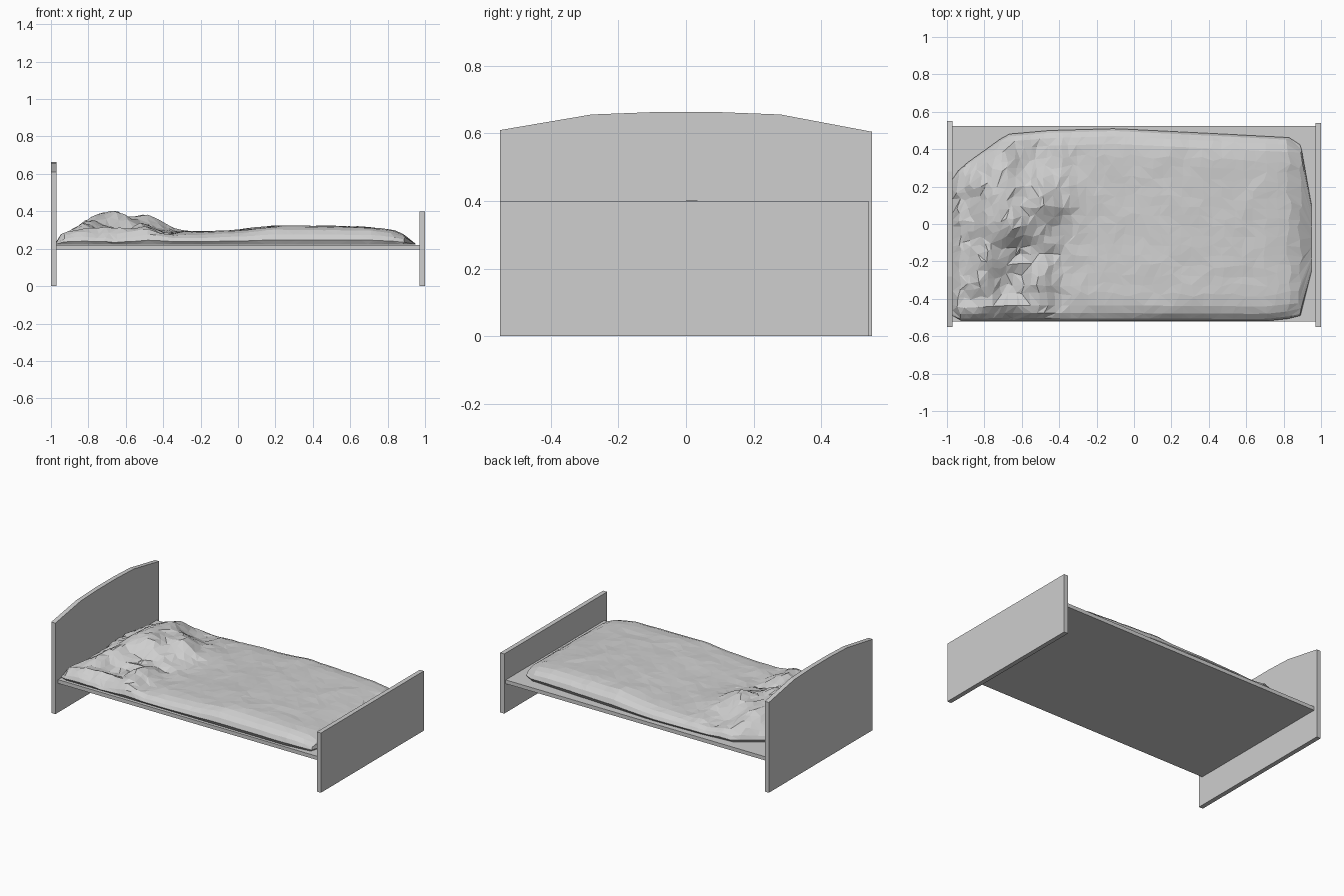
import bpy, bmesh, math, random
from mathutils import Vector, noise

random.seed(4)
if "Cube" in bpy.data.objects:
    bpy.data.objects.remove(bpy.data.objects["Cube"], do_unlink=True)

grey = bpy.data.materials.new("light grey")
grey.use_nodes = True
grey.diffuse_color = (0.62, 0.62, 0.62, 1)
grey.node_tree.nodes["Principled BSDF"].inputs["Base Color"].default_value = grey.diffuse_color


def finish(name, bm):
    bmesh.ops.recalc_face_normals(bm, faces=bm.faces)
    mesh = bpy.data.meshes.new(name)
    bm.to_mesh(mesh)
    bm.free()
    mesh.materials.append(grey)
    obj = bpy.data.objects.new(name, mesh)
    bpy.context.collection.objects.link(obj)
    return obj


def panel(name, profile, x0, x1):
    """Board cut from a (y, z) outline and extruded along x."""
    bm = bmesh.new()
    face = bm.faces.new([bm.verts.new((x0, y, z)) for y, z in profile])
    out = bmesh.ops.extrude_face_region(bm, geom=[face])
    moved = [v for v in out["geom"] if isinstance(v, bmesh.types.BMVert)]
    bmesh.ops.translate(bm, verts=moved, vec=(x1 - x0, 0, 0))
    return finish(name, bm)


def along(points, x):
    """Straight-line interpolation through (x, value) points."""
    for (xa, a), (xb, b) in zip(points, points[1:]):
        if x <= xb:
            return a + (b - a) * max(0, x - xa) / (xb - xa)
    return points[-1][1]


# Bed frame
panel("headboard", [(-.55, 0), (.55, 0), (.55, .605), (.28, .656), (.1, .663),
                    (-.1, .663), (-.28, .656), (-.55, .61)], -1, -.97)
panel("footboard", [(-.55, 0), (.54, 0), (.54, .4), (-.55, .4)], .97, 1)
panel("bed_base", [(-.52, .195), (.525, .195), (.525, .22), (-.52, .22)], -.97, .97)

# Rumpled quilt: plan outline and general height along the bed
back_edge = [(-.97, .24), (-.93, .3), (-.79, .4), (-.68, .48), (-.45, .5), (-.1, .51),
             (.5, .48), (.87, .46), (.9, .4), (.95, .1)]
front_edge = [(-.97, -.49), (-.93, -.515), (.7, -.52), (.88, -.5), (.92, -.46), (.95, -.25)]
spine = [(-.97, .235), (-.95, .27), (-.8, .28), (-.5, .28), (-.3, .285), (0, .3),
         (.2, .322), (.5, .32), (.7, .315), (.85, .295), (.91, .26), (.95, .222)]

# Pillow lumps and hollows: x, y, x radius, y radius, height
lumps = [(-.68, .06, .16, .23, .125), (-.72, .33, .1, .1, .06), (-.45, .12, .13, .14, .06),
         (-.82, -.28, .08, .16, .05), (-.5, -.32, .07, .15, .06), (-.67, -.32, .1, .07, -.03),
         (-.6, -.14, .12, .05, -.03), (-.68, -.45, .15, .03, .04)]

# Cross-section of the hem, from the tucked edge inwards: (width, height) shares
hem = [(.97, 0), (1, .25), (.975, .55), (.92, .8), (.84, .95)]
flat = [(.72 - .72 * i / 7, 1) for i in range(8)]
half = hem + flat
section = [(-w, h) for w, h in half] + [(w, h) for w, h in reversed(half[:-1])]
ROWS, LAST = 40, len(section) - 1


def surface(x, width, share):
    """Point on the quilt for a station along the bed and a place across it."""
    lo, hi = along(front_edge, x), along(back_edge, x)
    y = (lo + hi) / 2 + width * (hi - lo) / 2
    top = along(spine, x)
    for cx, cy, rx, ry, h in lumps:
        top += h * math.exp(-((x - cx) / rx) ** 2 - ((y - cy) / ry) ** 2)
    head = min(1, max(0, (-.25 - x) / .2))
    ends = min(1, (x + .97) / .06, (.95 - x) / .08)
    p = Vector((x * 7, y * 7, 3))
    folds = (.028 * head + .006) * (noise.noise(p) + .5 * noise.noise(p * 2.3))
    return y, .222 + max(.004, top - .222 + folds * ends) * share


bm = bmesh.new()
rows = []
for i in range(ROWS + 1):
    u = i / ROWS
    # Denser stations near the pillow end
    base_x = -.97 + 1.92 * (.7 * u + .3 * u * u)
    row = []
    for j, (width, share) in enumerate(section):
        x = base_x
        if 0 < i < ROWS:
            x += random.uniform(-.015, .015)
        if share == 1:
            width += random.uniform(-.025, .025)
        y, z = surface(x, width, share)
        row.append(bm.verts.new((x, y, z)))
    rows.append(row)
for i in range(ROWS):
    for j in range(LAST):
        a, b, c, d = rows[i][j], rows[i + 1][j], rows[i + 1][j + 1], rows[i][j + 1]
        if random.random() < .5:
            tris = (a, b, c), (a, c, d)
        else:
            tris = (a, b, d), (b, c, d)
        for tri in tris:
            bm.faces.new(tri)
# Close the underside and both ends
bmesh.ops.holes_fill(bm, edges=[e for e in bm.edges if e.is_boundary], sides=0)
finish("quilt", bm)
